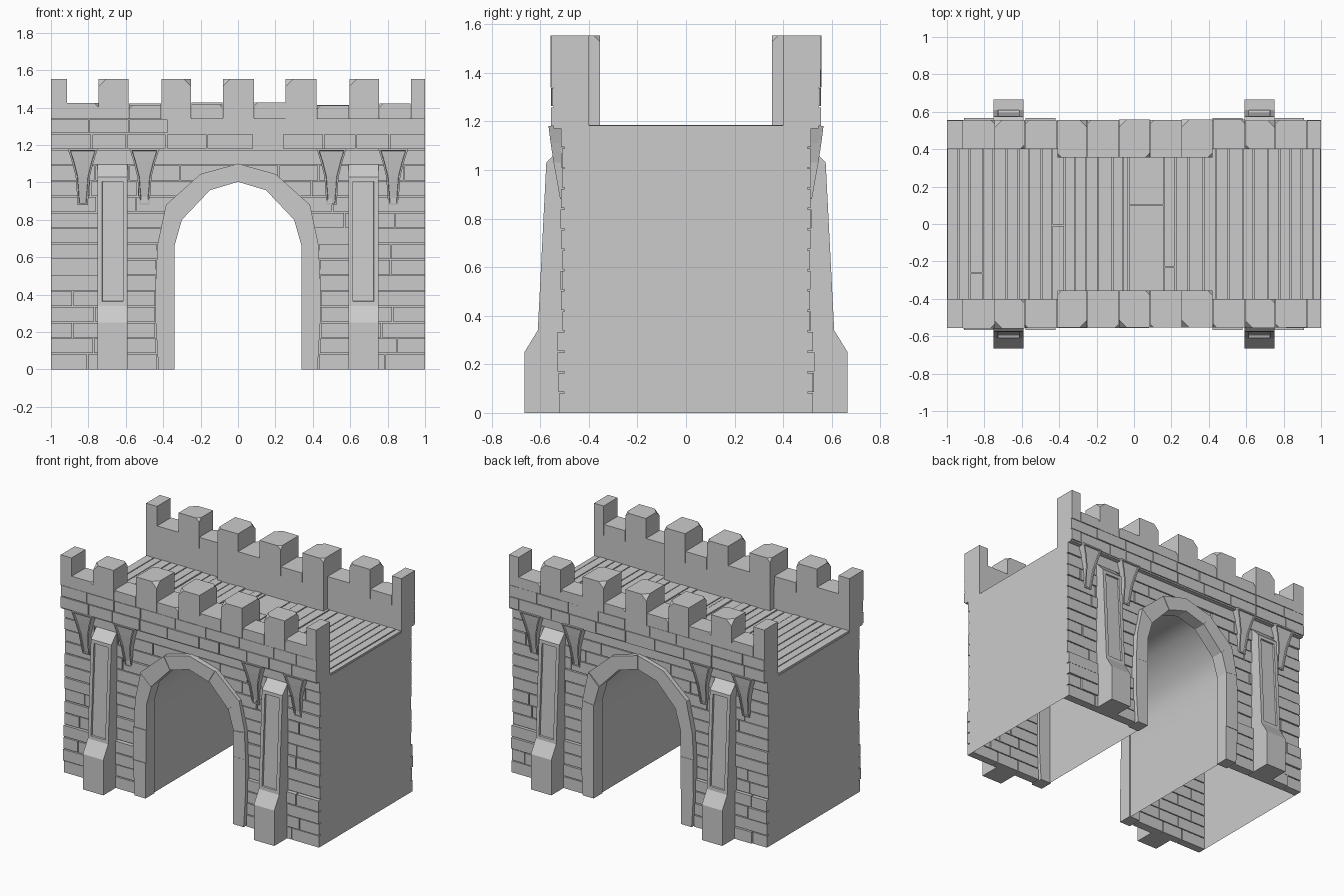
import bpy, bmesh, random

random.seed(7)
if "Cube" in bpy.data.objects:
    bpy.data.objects.remove(bpy.data.objects["Cube"])

# One stone colour
stone = bpy.data.materials.new("grey_stone")
stone.use_nodes = True
grey = (0.6, 0.6, 0.6, 1)
stone.diffuse_color = grey
stone.node_tree.nodes["Principled BSDF"].inputs["Base Color"].default_value = grey


def finish(name, bm, recalc=True):
    if recalc:
        bmesh.ops.recalc_face_normals(bm, faces=bm.faces)
    me = bpy.data.meshes.new(name)
    bm.to_mesh(me)
    bm.free()
    me.materials.append(stone)
    ob = bpy.data.objects.new(name, me)
    bpy.context.collection.objects.link(ob)
    return ob


def loft(bm, rings):
    """Skin matching closed rings of points and cap both ends."""
    rows = [[bm.verts.new(p) for p in ring] for ring in rings]
    n = len(rows[0])
    for a, b in zip(rows, rows[1:]):
        for i in range(n):
            j = (i + 1) % n
            bm.faces.new((a[i], a[j], b[j], b[i]))
    bm.faces.new(rows[0][::-1])
    bm.faces.new(rows[-1])
    return rows


def prism(bm, outline, y0, y1):
    """Extrude an x-z outline along y."""
    return loft(bm, [[(x, y, z) for x, z in outline] for y in (y0, y1)])


def box(bm, x0, x1, y0, y1, z0, z1):
    return prism(bm, [(x0, z0), (x1, z0), (x1, z1), (x0, z1)], y0, y1)


def recess(bm, test, rim, shift):
    """Leave a flat rim round the chosen faces and sink the rest along y."""
    bmesh.ops.recalc_face_normals(bm, faces=bm.faces)
    bm.normal_update()
    faces = [f for f in bm.faces if test(f)]
    for width in (rim, 0.002):
        bmesh.ops.inset_region(bm, faces=faces, thickness=width,
                               use_even_offset=True, use_boundary=True)
        bm.normal_update()
    for v in {v for f in faces for v in f.verts}:
        v.co.y += shift


def half_width(profile, z):
    """Width of an arch profile at a height."""
    for (xa, za), (xb, zb) in zip(profile, profile[1:]):
        if za <= z <= zb:
            return xa + (xb - xa) * (z - za) / (zb - za)
    return 0


def split(a, b, lo, hi):
    """Cut a length into random pieces."""
    cuts = [a]
    while b - cuts[-1] > hi:
        cuts.append(cuts[-1] + random.uniform(lo, hi))
    if b - cuts[-1] < lo * 0.5 and len(cuts) > 1:
        cuts.pop()
    cuts.append(b)
    return list(zip(cuts, cuts[1:]))


INNER = [(0.34, 0), (0.34, 0.25), (0.34, 0.48), (0.34, 0.66),
         (0.3, 0.8), (0.15, 0.958), (0, 1.003)]
OUTER = [(0.425, 0), (0.44, 0.25), (0.44, 0.48), (0.43, 0.67),
         (0.385, 0.88), (0.2, 1.045), (0, 1.1)]
DECK = 1.18
GAP = 0.003
COURSE = 0.084

# Hollow gate body with a smooth passage and an open underside
tunnel = [(x + 0.008 if x else 0, z + 0.008 if z else 0) for x, z in INNER]
outline = [(1, 0), (1, 1.17), (-1, 1.17), (-1, 0)]
outline += [(-x, z) for x, z in tunnel] + tunnel[-2::-1]
bm = bmesh.new()
prism(bm, outline, -0.5, 0.5)
bmesh.ops.recalc_face_normals(bm, faces=bm.faces)
floor = [f for f in bm.faces if all(v.co.z < 0.001 for v in f.verts)]
bmesh.ops.delete(bm, geom=floor, context="FACES")
body = finish("gate_body", bm, recalc=False)
bpy.context.view_layer.objects.active = body
body.select_set(True)
bpy.ops.object.shade_smooth_by_angle(angle=0.7)
body.select_set(False)

# Deck planks running front to back, with one wide board over the crown
bm = bmesh.new()
boards = split(-1, -0.03, 0.055, 0.08) + [(-0.03, 0.16)] + split(0.16, 1, 0.055, 0.08)
for x0, x1 in boards:
    cut = random.uniform(-0.3, 0.3)
    runs = [(-0.41, cut - GAP), (cut + GAP, 0.41)] if random.random() < 0.1 else [(-0.41, 0.41)]
    for y0, y1 in runs:
        box(bm, max(-1, x0 + GAP), min(1, x1 - GAP), y0, y1, 1.15, DECK + random.uniform(0, 0.006))
finish("deck_planks", bm)

# Crenellation spacing: even spans are merlons, odd spans are gaps
SPANS = [-1, -0.915, -0.745, -0.585, -0.41, -0.25, -0.08,
         0.085, 0.255, 0.42, 0.595, 0.755, 0.925, 1]

for side, s in (("front", -1), ("back", 1)):
    # Brick courses on the wall face, stopping behind the arch trim;
    # the lowest four courses form a slightly thicker plinth
    bm = bmesh.new()
    for row in range(13):
        z0, z1 = row * COURSE, (row + 1) * COURSE
        start = half_width(OUTER, z1)
        base = 0.521 if row < 4 else 0.507
        for m in (-1, 1):
            for a, b in split(start, 1, 0.15, 0.3):
                a += GAP
                b = 1 if b == 1 else b - GAP
                box(bm, m * a, m * b, s * 0.465, s * (base + random.uniform(0, 0.009)),
                    z0 + GAP * (row > 0), z1 - GAP)
    box(bm, -1, 1, s * 0.465, s * 0.515, 13 * COURSE + GAP, DECK)
    finish(side + "_wall_bricks", bm)

    # Arch trim: separate jamb blocks and voussoirs
    bm = bmesh.new()
    for i in range(len(INNER) - 1):
        for m in (-1, 1):
            quad = [INNER[i], OUTER[i], OUTER[i + 1], INNER[i + 1]]
            prism(bm, [(m * x, z) for x, z in quad],
                  s * 0.45, s * random.uniform(0.538, 0.55))
    finish(side + "_arch_trim", bm)

    # Tapered buttresses with a recessed panel
    bm = bmesh.new()
    profile = [(0.48, 0), (0.665, 0), (0.665, 0.25), (0.61, 0.34),
               (0.575, 1.03), (0.51, 1.1), (0.48, 1.1)]
    for m in (-1, 1):
        loft(bm, [[(m * 0.67 + d, s * y, z) for y, z in profile] for d in (-0.08, 0.08)])
    recess(bm, lambda f: len(f.verts) == 4 and abs(f.calc_center_median().y) > 0.55
           and 0.5 < f.calc_center_median().z < 0.9, 0.024, -s * 0.012)
    finish(side + "_buttresses", bm, recalc=False)

    # Flared corbels under the parapet, hollowed on the face
    bm = bmesh.new()
    flare = [(0.027, 0.518, 0.88), (0.038, 0.545, 1.03),
             (0.058, 0.557, 1.11), (0.08, 0.566, DECK)]
    for cx in (-0.83, -0.5, 0.5, 0.83):
        loft(bm, [[(cx - w, s * 0.48, z), (cx + w, s * 0.48, z),
                   (cx + w, s * y, z), (cx - w, s * y, z)] for w, y, z in flare])
    recess(bm, lambda f: f.normal.y * s > 0.5, 0.009, -s * 0.01)
    finish(side + "_corbels", bm, recalc=False)

    # Parapet core, thicker over the passage
    bm = bmesh.new()
    for x0, x1, inner in ((-1, -0.41, 0.4), (-0.41, 0.42, 0.355), (0.42, 1, 0.4)):
        box(bm, x0, x1, s * inner, s * 0.546, 1.17, 1.345)
    finish(side + "_parapet_core", bm)

    # Parapet facing bricks
    bm = bmesh.new()
    for row in range(2):
        z0 = DECK + row * 0.08
        for a, b in split(-1, 1, 0.14, 0.28):
            a, b = max(-1, a + GAP * (a > -1)), b - GAP * (b < 1)
            box(bm, a, b, s * 0.5, s * random.uniform(0.551, 0.557),
                z0 + GAP * row, z0 + 0.08 - GAP)
    finish(side + "_parapet_bricks", bm)

    # Merlons and low coping stones with chipped corners
    bm = bmesh.new()
    chipped = []
    for i, (a, b) in enumerate(zip(SPANS, SPANS[1:])):
        merlon = i % 2 == 0
        inner = 0.355 if abs(a + b) < 0.81 else 0.4
        top = 1.553 if merlon else random.uniform(1.41, 1.428)
        trim = 0 if merlon else 0.002
        rows = box(bm, a + trim, b - trim, s * inner,
                   s * random.uniform(0.552, 0.558), 1.34, top)
        if 0 < i < len(SPANS) - 2:
            corner = random.choice((2, 3))
            chipped.append((rows[1][corner], 0.04 if merlon else 0.02))
            if merlon:
                chipped.append((rows[0][5 - corner], 0.025))
    for v, size in chipped:
        bmesh.ops.bevel(bm, geom=[v], offset=size, segments=1, affect="VERTICES")
    finish(side + "_battlements", bm)
